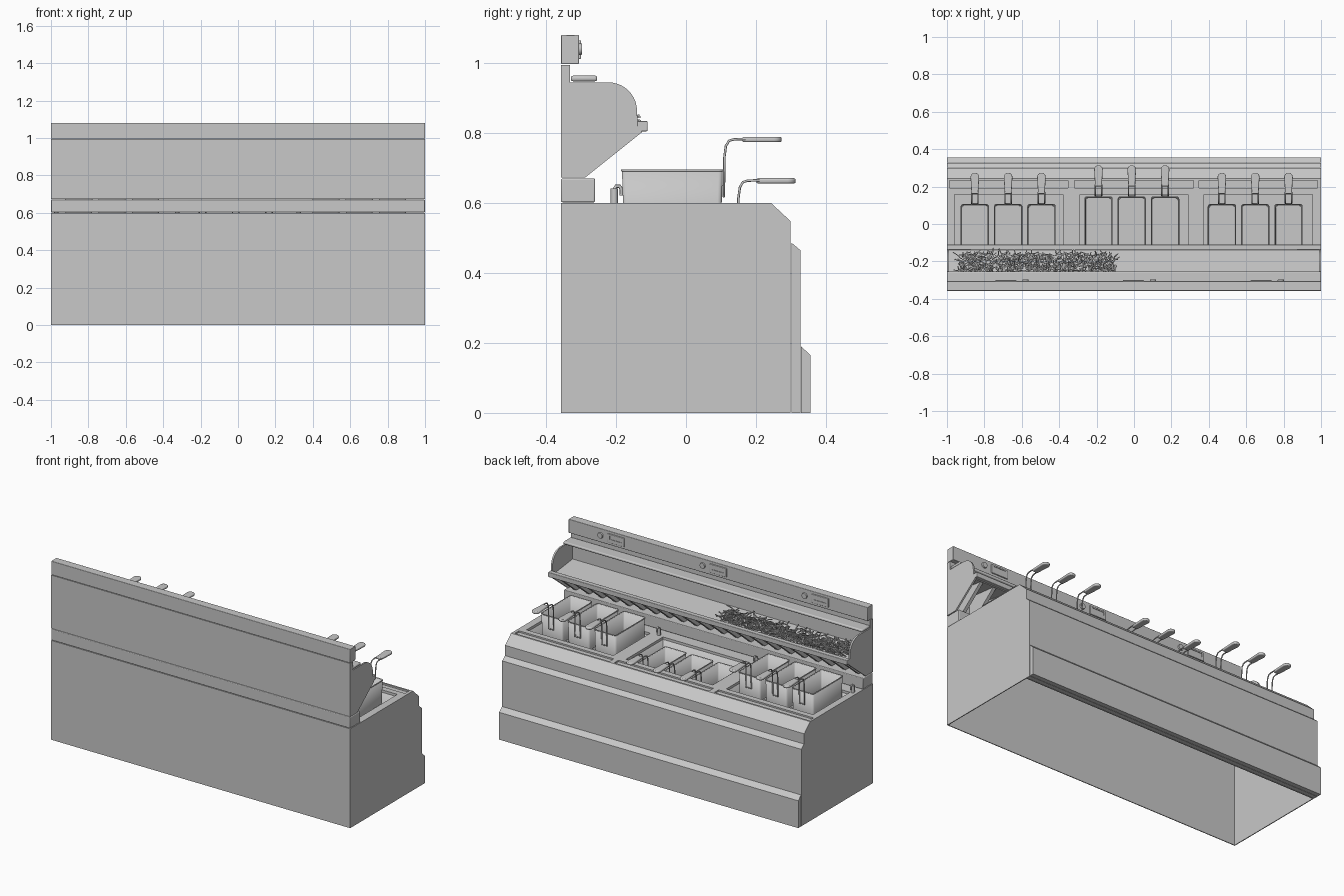
import bpy, bmesh, math, random
from mathutils import Vector, Matrix

if "Cube" in bpy.data.objects:
    bpy.data.objects.remove(bpy.data.objects["Cube"], do_unlink=True)

steel = bpy.data.materials.new("grey steel")
steel.use_nodes = True
GREY = (0.58, 0.58, 0.58, 1)
steel.diffuse_color = GREY
steel.node_tree.nodes["Principled BSDF"].inputs["Base Color"].default_value = GREY


def finish(name, bm):
    bmesh.ops.recalc_face_normals(bm, faces=bm.faces)
    me = bpy.data.meshes.new(name)
    bm.to_mesh(me)
    bm.free()
    me.materials.append(steel)
    ob = bpy.data.objects.new(name, me)
    bpy.context.scene.collection.objects.link(ob)
    return ob


def extrude(name, points, vec):
    bm = bmesh.new()
    face = bm.faces.new([bm.verts.new(p) for p in points])
    ext = bmesh.ops.extrude_face_region(bm, geom=[face])
    verts = [v for v in ext["geom"] if isinstance(v, bmesh.types.BMVert)]
    bmesh.ops.translate(bm, verts=verts, vec=vec)
    return finish(name, bm)


def prism(name, profile, x0, x1):
    """Extrude a (y, z) profile along x."""
    return extrude(name, [(x0, y, z) for y, z in profile], (x1 - x0, 0, 0))


def smooth(ob):
    bpy.ops.object.select_all(action="DESELECT")
    ob.select_set(True)
    bpy.context.view_layer.objects.active = ob
    bpy.ops.object.shade_smooth_by_angle(angle=math.radians(35))


def soften(ob, width):
    mod = ob.modifiers.new("Bevel", "BEVEL")
    mod.width, mod.segments = width, 3
    smooth(ob)


def box(name, x0, x1, y0, y1, z0, z1, bevel=0):
    ob = prism(name, [(y0, z0), (y1, z0), (y1, z1), (y0, z1)], x0, x1)
    if bevel:
        soften(ob, bevel)
    return ob


def open_tub(name, x0, x1, y0, y1, z0, z1, taper, corner, wall):
    """Open-topped tub with rounded upright corners; returns its rim points."""
    cx, cy = (x0 + x1) / 2, (y0 + y1) / 2
    bm = bmesh.new()
    bmesh.ops.create_cube(bm, size=1)
    for v in bm.verts:
        t = 1 if v.co.z > 0 else taper
        v.co = (cx + v.co.x * (x1 - x0) * t, cy + v.co.y * (y1 - y0) * t, z1 if v.co.z > 0 else z0)
    upright = [e for e in bm.edges if abs(e.verts[0].co.z - e.verts[1].co.z) > .05]
    bmesh.ops.bevel(bm, geom=upright, offset=corner, segments=3, affect="EDGES", profile=.5)
    top = max(bm.faces, key=lambda f: f.calc_center_median().z)
    rim = [v.co.copy() for v in top.verts]
    bmesh.ops.delete(bm, geom=[top], context="FACES_ONLY")
    ob = finish(name, bm)
    ob.modifiers.new("Wall", "SOLIDIFY").thickness = wall
    smooth(ob)
    return rim


def tube(name, points, radius, cyclic=False):
    cu = bpy.data.curves.new(name, "CURVE")
    cu.dimensions = "3D"
    cu.bevel_depth, cu.bevel_resolution, cu.use_fill_caps = radius, 2, True
    sp = cu.splines.new("POLY")
    sp.points.add(len(points) - 1)
    for p, co in zip(sp.points, points):
        p.co = (*co, 1)
    sp.use_cyclic_u = cyclic
    cu.materials.append(steel)
    bpy.context.scene.collection.objects.link(bpy.data.objects.new(name, cu))


def cut(target, cutter):
    cutter.hide_render = True
    cutter.hide_set(True)
    cutter.display_type = "WIRE"
    mod = target.modifiers.new("Cut", "BOOLEAN")
    mod.operation, mod.solver, mod.object = "DIFFERENCE", "EXACT", cutter


# Hollow cabinet, open underneath, with stepped front panels
body = prism("cabinet", [(-.357, 0), (.299, 0), (.299, .548), (.243, .6), (-.357, .6)], -1, 1)
cut(body, prism("cavity_cutter", [(-.352, -.1), (.294, -.1), (.294, .54), (.24, .585), (-.352, .585)],
                -.995, .995))
prism("upper_door_panel", [(.301, 0), (.327, 0), (.327, .465), (.301, .487)], -1, 1)
prism("lower_kick_panel", [(.329, 0), (.356, 0), (.356, .165), (.329, .19)], -1, 1)

# Vats and drain channels sunk in the worktop
for i, cx in enumerate((-.67, 0, .665)):
    cut(body, box(f"vat_cutter_{i}", cx - .29, cx + .29, -.195, .158, .5, .7))
    open_tub("oil_vat", cx - .293, cx + .293, -.198, .161, .4, .598, 1, .004, .003)
    cut(body, box(f"channel_cutter_{i}", cx - .317, cx + .317, .192, .232, .591, .7))

# Back structure
box("rear_ledge", -1, 1, -.357, -.26, .602, .67, .004)
box("back_panel", -1, 1, -.357, -.331, .673, .995)
box("control_rail", -1, 1, -.357, -.306, .997, 1.08, .003)
box("heat_shelf", -1, 1, -.329, -.254, .948, .964, .006)

# Holding bin: floor, curved end plates, front lip, and carton dividers
arc = [(-.222 + .082 * math.sin(a), .863 + .082 * math.cos(a))
       for a in [math.radians(9 * k) for k in range(11)]]
end_profile = [(-.331, .673), (-.288, .673), (-.125, .803), (-.138, .82)] + arc[::-1] + [(-.331, .945)]
for side in (-1, 1):
    prism("bin_end_plate", end_profile, side * .99, side)
prism("bin_floor", [(-.331, .822), (-.13, .8), (-.13, .808), (-.331, .832)], -.99, .99)
box("bin_front_lip", -1, 1, -.139, -.11, .805, .834, .003)
for k in range(22):
    x = -.945 + .09 * k
    prism("carton_divider", [(-.331, .674), (-.288, .674), (-.135, .801), (-.331, .824)], x - .01, x + .01)

# Control displays and knobs
for cx in (-.685, -.003, .68):
    panel = box("display_panel", cx - .056, cx + .056, -.31, -.3, 1.012, 1.065, .003)
    cut(panel, box("display_cutter", cx - .04, cx + .04, -.303, -.29, 1.034, 1.055))
    bm = bmesh.new()
    bmesh.ops.create_cone(bm, cap_ends=True, segments=24, radius1=.018, radius2=.016, depth=.012,
                          matrix=Matrix.Translation((cx + .105, -.304, 1.04))
                          @ Matrix.Rotation(-math.pi / 2, 4, "X"))
    smooth(finish("control_knob", bm))

# Oil spouts behind the vats
for x in (-.972, -.325, .325):
    tube("oil_spout_post", [(x, -.205, .6), (x, -.205, .642)], .011)
    tube("oil_spout_hook", [(x, -.205, .64), (x, -.2, .648), (x, -.19, .648),
                            (x, -.185, .64), (x, -.185, .622)], .005)


def basket(cx, front, rim):
    """Open basket with wire rim, wire bracket and rounded grip."""
    loop = open_tub("fry_basket", cx - .073, cx + .073, front - .288, front, rim - .14, rim, .97, .012, .004)
    tube("basket_rim", loop, .003, True)
    # bracket: a loop of wire up the front, bending out to the grip
    side = [(front + .003, rim - .075), (front + .005, rim + .04), (front + .009, rim + .07),
            (front + .018, rim + .085), (front + .032, rim + .089), (front + .065, rim + .09)]
    w = .017
    path = [(cx - w, y, z) for y, z in reversed(side)] + [(cx + w, y, z) for y, z in side]
    tube("basket_bracket", path, .0035)
    # grip: narrow at the bracket, wide and round at the free end
    tip = [math.radians(20 * k) for k in range(10)]
    outline = [(cx - .018, front + .056), (cx + .018, front + .056)]
    outline += [(cx + .023 * math.cos(a), front + .146 + .023 * math.sin(a)) for a in tip]
    soften(extrude("basket_grip", [(x, y, rim + .081) for x, y in outline], (0, 0, .015)), .005)


# Outer baskets are raised to drain, centre ones are lowered
for gx, front, rim in ((-.673, .105, .693), (-.012, .145, .575), (.648, .105, .693)):
    for k in (-1, 0, 1):
        basket(gx + k * .178, front, rim)

# Pile of fries: thin bent sticks
random.seed(4)
bm = bmesh.new()
for i in range(600):
    y = random.uniform(-.255, -.16)
    c = Vector((random.uniform(-.945, -.1), y, random.uniform(.82, .84 - .35 * (y + .16))))
    turn = random.uniform(0, math.tau)
    for half in (0, 1):
        tilt = random.uniform(-.6, .6)
        length = random.uniform(.02, .034)
        rot = Matrix.Rotation(turn + half * random.uniform(-.7, .7), 4, "Z") @ Matrix.Rotation(tilt, 4, "Y")
        shift = Matrix.Translation(((half - .5) * length, 0, 0))
        bmesh.ops.create_cube(bm, size=1, matrix=Matrix.Translation(c) @ rot @ shift
                              @ Matrix.Diagonal((length, .005, .005, 1)))
finish("fries", bm)
